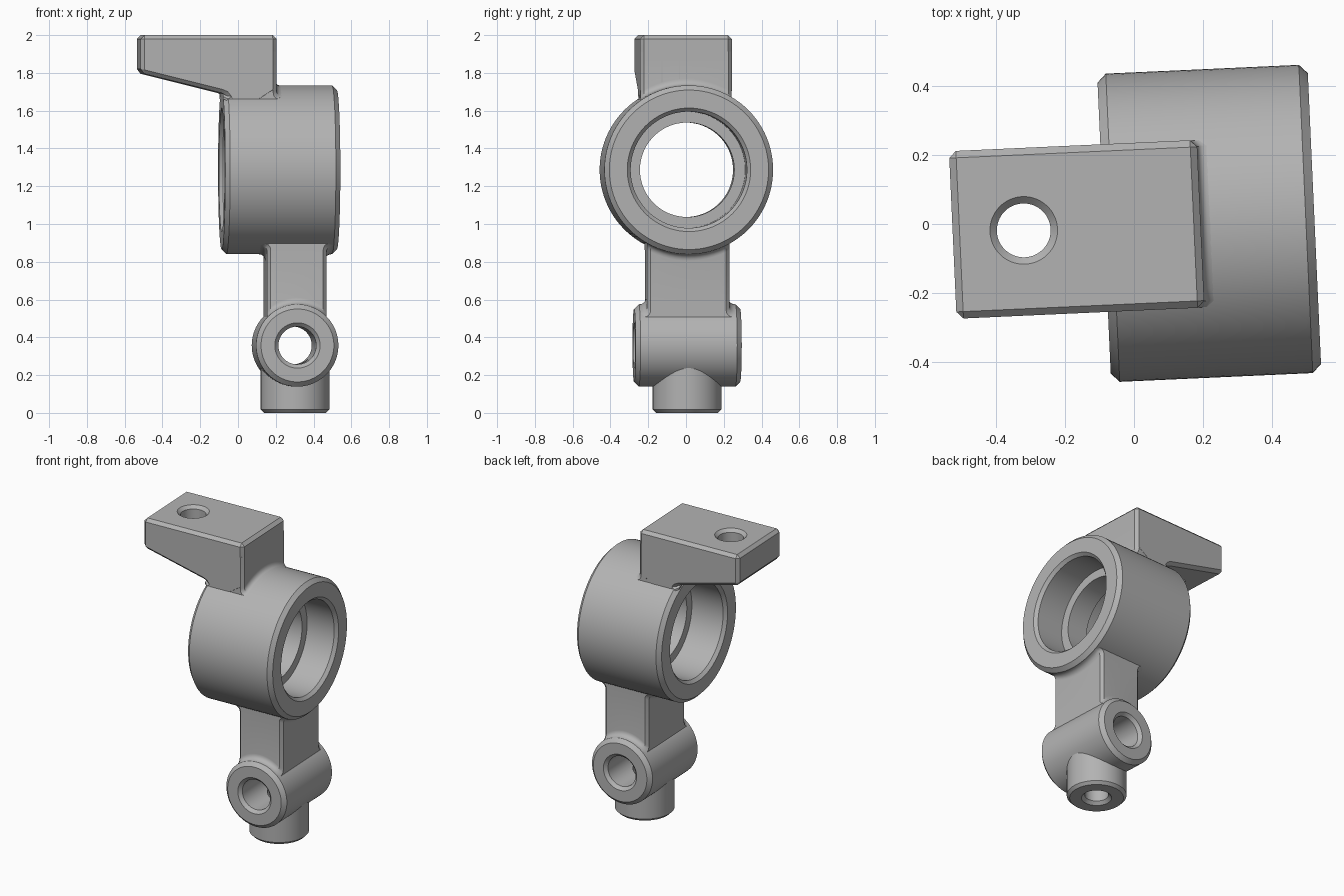
import bpy, bmesh, math
from mathutils import Vector

cube = bpy.data.objects.get("Cube")
if cube:
    bpy.data.objects.remove(cube, do_unlink=True)

TURN = math.radians(2.6)      # the whole casting is turned slightly about z
YC = -0.008                   # shared centre plane
RING_X, RING_Z, RING_R = 0.218, 1.287, 0.447
TUBE_X, TUBE_Z, TUBE_R = 0.302, 0.357, 0.218

grey = bpy.data.materials.new("cast grey")
grey.use_nodes = True
COLOUR = (0.45, 0.45, 0.45, 1)
grey.diffuse_color = COLOUR
grey.node_tree.nodes["Principled BSDF"].inputs["Base Color"].default_value = COLOUR


def finish(bm, name):
    bmesh.ops.recalc_face_normals(bm, faces=bm.faces)
    mesh = bpy.data.meshes.new(name)
    bm.to_mesh(mesh)
    bm.free()
    ob = bpy.data.objects.new(name, mesh)
    bpy.context.collection.objects.link(ob)
    mesh.materials.append(grey)
    ob.rotation_euler.z = TURN
    return ob


def smooth(ob, angle=28):
    bpy.ops.object.select_all(action='DESELECT')
    ob.select_set(True)
    bpy.context.view_layer.objects.active = ob
    bpy.ops.object.shade_smooth_by_angle(angle=math.radians(angle))


def bridge(bm, rows, closed):
    """Join equal rings of vertices with quads."""
    n = len(rows[0])
    last = len(rows) if closed else len(rows) - 1
    for i in range(last):
        a, b = rows[i], rows[(i + 1) % len(rows)]
        for j in range(n):
            k = (j + 1) % n
            bm.faces.new((a[j], a[k], b[k], b[j]))
    if not closed:
        bm.faces.new(rows[0])
        bm.faces.new(rows[-1])


def lathe(name, profile, axis, centre, closed=True, segs=96):
    """Turn (radius, distance) points about an axis; closed makes a bored part."""
    bm = bmesh.new()
    rows = []
    for r, t in profile:
        row = []
        for s in range(segs):
            a = 2 * math.pi * s / segs
            u, v = r * math.cos(a), r * math.sin(a)
            p = {'x': (t, u, v), 'y': (u, t, v), 'z': (u, v, t)}[axis]
            row.append(bm.verts.new(Vector(p) + Vector(centre)))
        rows.append(row)
    bridge(bm, rows, closed)
    return finish(bm, name)


def column(name, cx, hx, hy, lower, upper):
    """Chamfered rectangular column; each end is a surface z(x, y, fillet) pair."""
    c, steps = 0.018, 12
    corners = [(-hx + c, -hy), (hx - c, -hy), (hx, -hy + c), (hx, hy - c),
               (hx - c, hy), (-hx + c, hy), (-hx, hy - c), (-hx, -hy + c)]
    outline = []
    for i, p in enumerate(corners):
        q = corners[(i + 1) % 8]
        n = steps if i % 2 == 0 else 1
        outline += [Vector(p).lerp(Vector(q), s / n) for s in range(n)]
    f = 0.035
    arc = [(f * (1 - math.cos(a)), f * (1 - math.sin(a)))
           for a in (math.pi / 2 * i / 5 for i in range(6))]
    bm = bmesh.new()

    def row(end, out, away):
        surface, side, fx, fy = end
        verts = []
        for p in outline:
            x = p.x * (1 + fx * out / hx)
            y = p.y * (1 + fy * out / hy)
            verts.append(bm.verts.new((cx + x, YC + y, surface(cx + x, y) + side * away)))
        return verts

    rows = [row(lower, f, -0.012)]
    rows += [row(lower, o, w) for o, w in reversed(arc)]
    rows += [row(upper, o, w) for o, w in arc]
    rows.append(row(upper, f, -0.012))
    bridge(bm, rows, False)
    smooth(finish(bm, name))


def cut(ob, cutter):
    mod = ob.modifiers.new("hole", 'BOOLEAN')
    mod.operation = 'DIFFERENCE'
    mod.solver = 'EXACT'
    mod.object = cutter
    cutter.hide_render = True
    cutter.hide_set(True)


def apply_all(ob):
    bpy.context.view_layer.update()
    graph = bpy.context.evaluated_depsgraph_get()
    mesh = bpy.data.meshes.new_from_object(ob.evaluated_get(graph))
    ob.modifiers.clear()
    ob.data = mesh


# Bearing ring: stepped bore with an inner lip
h, e = 0.305, 0.025
smooth(lathe("bearing_ring", [
    (RING_R - e, -h), (RING_R, -h + e), (RING_R, h - e), (RING_R - e, h),
    (0.327, h), (0.308, h - 0.02), (0.308, 0.09), (0.25, 0.09),
    (0.25, -0.06), (0.308, -0.06), (0.308, -h + 0.02), (0.327, -h)],
    'x', (RING_X, YC, RING_Z)))

# Cross tube with through hole
h, e = 0.281, 0.025
tube = lathe("cross_tube", [
    (TUBE_R - e, -h), (TUBE_R, -h + e), (TUBE_R, h - e), (TUBE_R - e, h),
    (0.12, h), (0.1, h - 0.02), (0.1, -h + 0.02), (0.12, -h)],
    'y', (TUBE_X, YC, TUBE_Z))

# Bottom stub, bored up into the cross tube
smooth(lathe("bottom_stub", [
    (0.164, 0), (0.182, 0.018), (0.182, 0.245), (0.072, 0.245),
    (0.072, 0.02), (0.092, 0)], 'z', (TUBE_X, YC, 0)))
drill = lathe("stub_drill", [(0.072, 0.05), (0.072, 0.34)], 'z',
              (TUBE_X, YC, 0), closed=False)
cut(tube, drill)
apply_all(tube)
smooth(tube)


# Post and neck, filleted onto the round bodies
def tube_top(x, y):
    return TUBE_Z + math.sqrt(TUBE_R ** 2 - (x - TUBE_X) ** 2)


def ring_bottom(x, y):
    return RING_Z - math.sqrt(RING_R ** 2 - y * y)


def ring_top(x, y):
    return RING_Z + math.sqrt(RING_R ** 2 - y * y)


column("post", TUBE_X, 0.157, 0.218,
       (tube_top, 1, 0, 1), (ring_bottom, -1, 1, 0))
column("arm_neck", 0.066, 0.127, 0.242,
       (ring_top, 1, 0.8, 0), (lambda x, y: 1.9, -1, 0, 0))

# Arm: side profile extruded across
profile = [(-0.526, 2), (0.193, 2), (0.193, 1.70), (0.1, 1.64), (-0.055, 1.64),
           (-0.063, 1.665), (-0.078, 1.684), (-0.1, 1.694), (-0.526, 1.80)]
bm = bmesh.new()
rows = [[bm.verts.new((x, YC + y, z)) for x, z in profile] for y in (-0.243, 0.243)]
bridge(bm, rows, False)
arm = finish(bm, "arm")
bevel = arm.modifiers.new("chamfer", 'BEVEL')
bevel.width = 0.02
bevel.segments = 1
bevel.limit_method = 'ANGLE'
bevel.angle_limit = math.radians(50)
arm_drill = lathe("arm_drill", [(0.078, 1.6), (0.078, 1.98), (0.118, 2.02)], 'z',
                  (-0.32, -0.004, 0), closed=False, segs=64)
cut(arm, arm_drill)
apply_all(arm)
smooth(arm)

# Cutters are no longer needed
for ob in (drill, arm_drill):
    bpy.data.objects.remove(ob, do_unlink=True)
